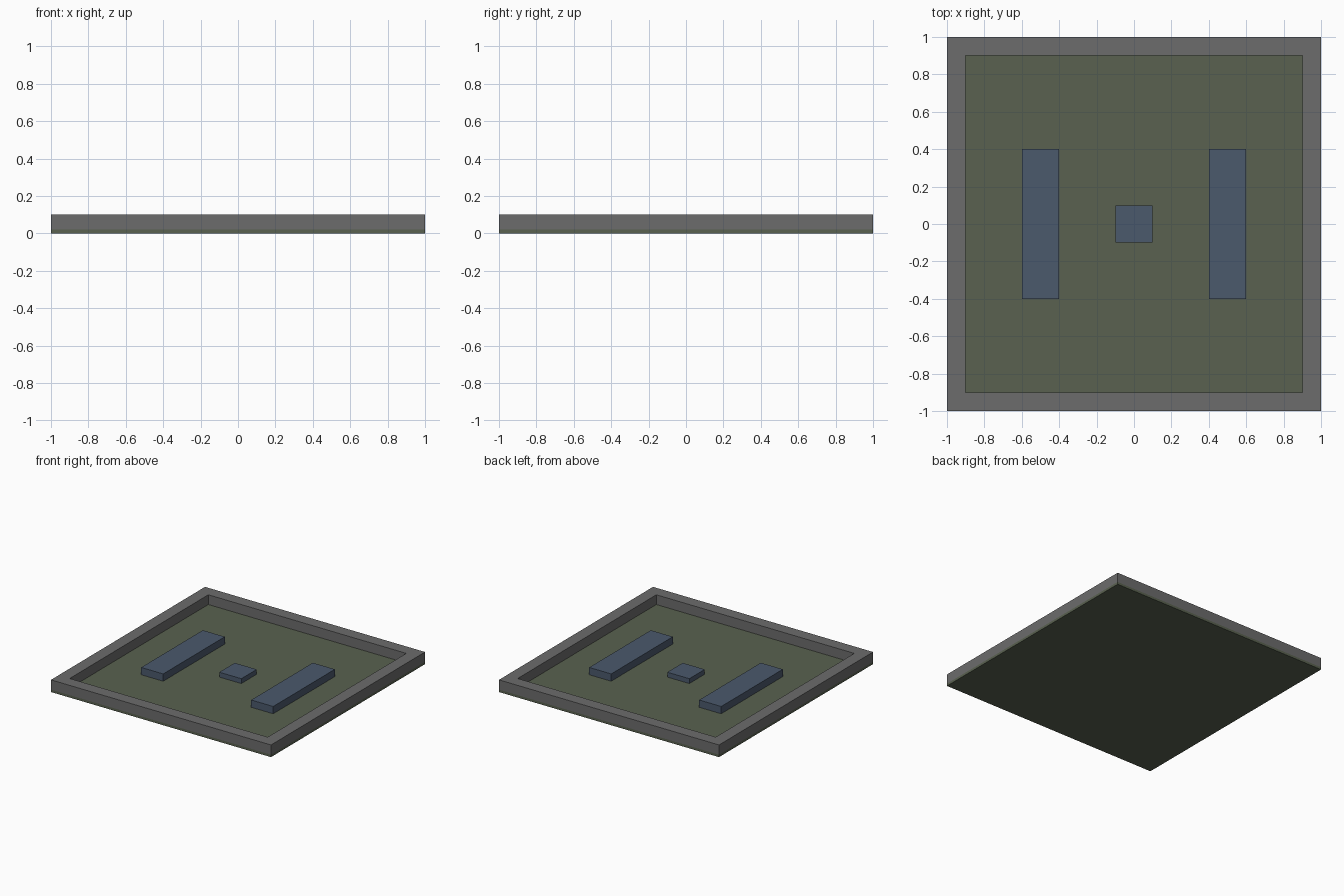
import bpy
import bmesh

default = bpy.data.objects.get("Cube")
if default:
    bpy.data.objects.remove(default, do_unlink=True)


def material(name, rgb):
    mat = bpy.data.materials.new(name)
    mat.use_nodes = True
    colour = (*rgb, 1.0)
    mat.diffuse_color = colour
    mat.node_tree.nodes["Principled BSDF"].inputs["Base Color"].default_value = colour
    return mat


def finish(name, bm, mat):
    mesh = bpy.data.meshes.new(name)
    bm.to_mesh(mesh)
    bm.free()
    mesh.materials.append(mat)
    obj = bpy.data.objects.new(name, mesh)
    bpy.context.collection.objects.link(obj)
    return obj


def box(name, x, size, bottom, mat):
    """Box centred on (x, 0), standing on the given height."""
    bm = bmesh.new()
    bmesh.ops.create_cube(bm, size=1)
    bmesh.ops.scale(bm, vec=size, verts=bm.verts)
    bmesh.ops.translate(bm, vec=(x, 0, bottom + size[2] / 2), verts=bm.verts)
    return finish(name, bm, mat)


def square_ring(name, outer, inner, bottom, top, mat):
    """Closed square frame with mitred corners."""
    bm = bmesh.new()
    corners = ((-1, -1), (1, -1), (1, 1), (-1, 1))
    section = ((outer, bottom), (outer, top), (inner, top), (inner, bottom))
    loops = [[bm.verts.new((cx * r, cy * r, z)) for cx, cy in corners]
             for r, z in section]
    for i in range(4):
        a, b = loops[i], loops[(i + 1) % 4]
        for j in range(4):
            k = (j + 1) % 4
            bm.faces.new((a[j], a[k], b[k], b[j]))
    bmesh.ops.recalc_face_normals(bm, faces=bm.faces)
    return finish(name, bm, mat)


green = material("olive floor", (0.10, 0.12, 0.08))
grey = material("grey stone", (0.15, 0.15, 0.15))
blue = material("slate blue", (0.07, 0.10, 0.15))

FLOOR = 0.02

# Floor slab and raised border
box("floor", 0, (2, 2, FLOOR), 0, green)
square_ring("border_wall", 1.0, 0.9, FLOOR, 0.1, grey)

# Two long side blocks and the small centre block
for side, x in (("left", 0.5), ("right", -0.5)):
    box(side + "_block", x, (0.2, 0.8, 0.06), FLOOR, blue)
box("centre_block", 0, (0.2, 0.2, 0.04), FLOOR, blue)
